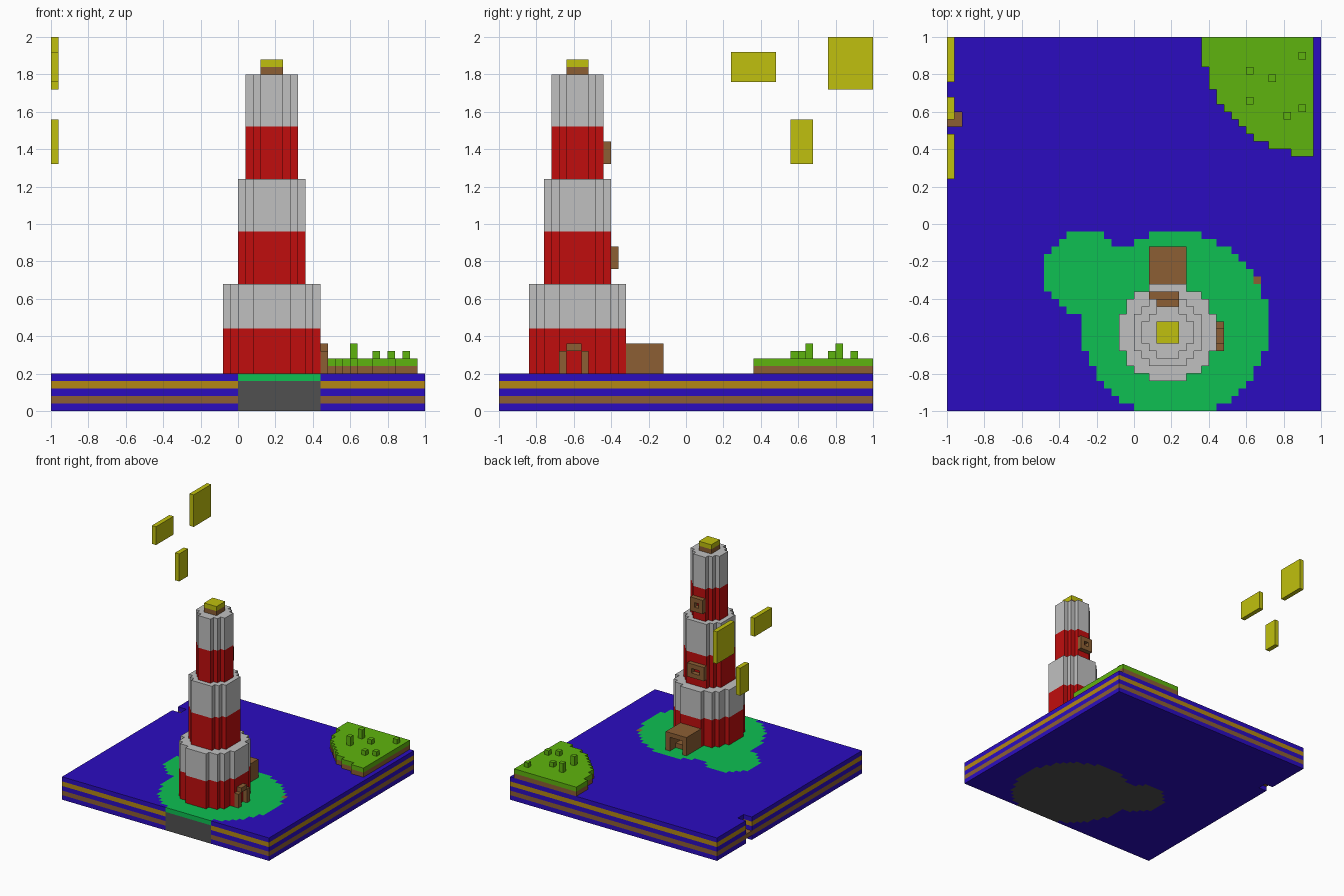
import bpy, bmesh
from mathutils import Matrix, Vector

if "Cube" in bpy.data.objects:
    bpy.data.objects.remove(bpy.data.objects["Cube"])

S = 0.04   # size of one block
N = 50     # blocks along each side of the base


def material(name, rgb):
    lin = [(c / 255 / 12.92 if c < 11 else ((c / 255 + 0.055) / 1.055) ** 2.4) for c in rgb]
    m = bpy.data.materials.new(name)
    m.use_nodes = True
    m.diffuse_color = (*lin, 1)
    bsdf = next(n for n in m.node_tree.nodes if n.type == 'BSDF_PRINCIPLED')
    bsdf.inputs["Base Color"].default_value = (*lin, 1)
    return m


BLUE = material("sea_blue", (43, 12, 192))
BROWN = material("wood_brown", (140, 95, 52))
GOLD = material("sand_gold", (180, 135, 20))
GREEN = material("island_green", (14, 192, 82))
GRASS = material("grass_green", (95, 180, 14))
GREY = material("rock_grey", (80, 80, 80))
RED = material("tower_red", (192, 13, 13))
WHITE = material("tower_white", (192, 192, 192))
YELLOW = material("light_yellow", (192, 192, 14))


def finish(name, bm, mat):
    me = bpy.data.meshes.new(name)
    bm.to_mesh(me)
    bm.free()
    me.materials.append(mat)
    bpy.context.collection.objects.link(bpy.data.objects.new(name, me))


def disc(cx, cy, r):
    """Grid cells whose centres lie inside a circle, clipped to the base."""
    return {(i, j) for i in range(N) for j in range(N)
            if (i - cx) ** 2 + (j - cy) ** 2 <= r * r}


def slab(name, cells, z0, z1, mat):
    """Extrude a set of grid cells between two heights, outer faces only."""
    bm = bmesh.new()
    verts = {}

    def v(i, j, z):
        if (i, j, z) not in verts:
            verts[i, j, z] = bm.verts.new((i * S - 1, j * S - 1, z))
        return verts[i, j, z]

    for i, j in sorted(cells):
        ring = [(i, j), (i + 1, j), (i + 1, j + 1), (i, j + 1)]
        bm.faces.new([v(*p, z1) for p in ring])
        bm.faces.new([v(*p, z0) for p in reversed(ring)])
        for k, (dx, dy) in enumerate([(0, -1), (1, 0), (0, 1), (-1, 0)]):
            if (i + dx, j + dy) not in cells:
                a, b = ring[k], ring[(k + 1) % 4]
                bm.faces.new([v(*a, z0), v(*b, z0), v(*b, z1), v(*a, z1)])
    bmesh.ops.dissolve_limit(bm, angle_limit=0.02, verts=bm.verts[:], edges=bm.edges[:])
    finish(name, bm, mat)


def boxes(name, mat, *spans):
    """One object from boxes given as (x0, x1, y0, y1, z0, z1)."""
    bm = bmesh.new()
    for x0, x1, y0, y1, z0, z1 in spans:
        centre = Vector((x0 + x1, y0 + y1, z0 + z1)) / 2
        scale = Matrix.Diagonal((x1 - x0, y1 - y0, z1 - z0, 1))
        bmesh.ops.create_cube(bm, size=1, matrix=Matrix.Translation(centre) @ scale)
    finish(name, bm, mat)


def window(name, x0, x1, y0, y1, z0, z1):
    """Rectangular frame one block thick around an opening."""
    boxes(name, BROWN,
          (x0, x1, y0, y1, z0, z0 + S), (x0, x1, y0, y1, z1 - S, z1),
          (x0, x0 + S, y0, y1, z0 + S, z1 - S), (x1 - S, x1, y0, y1, z0 + S, z1 - S))


# Layered sea with the island set into it and a notch in the left edge
island = disc(30, 11, 12.5) | disc(18, 18, 5.5)
sea = {(i, j) for i in range(N) for j in range(N)} - island
notch = {(i, j) for i in (0, 1) for j in (38, 39)}
stump = {(41, 17)}
layers = [("sea_bottom", BLUE), ("earth_stripe", BROWN), ("sea_middle", BLUE),
          ("sand_stripe", GOLD), ("sea_top", BLUE)]
for k, (name, mat) in enumerate(layers):
    cells = sea if mat is BROWN else sea - notch
    if name == "sea_top":
        cells = cells - stump
    slab(name, cells, k * S, (k + 1) * S, mat)
slab("island_rock", island, 0, 0.16, GREY)
slab("island_ground", island, 0.16, 0.2, GREEN)
slab("shore_block", stump, 0.16, 0.2, BROWN)

# Tower in three narrowing tiers, each red below and white above
for name, r, z0, z1, z2 in [("lower", 6.5, 0.2, 0.44, 0.68),
                            ("middle", 4.5, 0.68, 0.96, 1.24),
                            ("upper", 3.5, 1.24, 1.52, 1.8)]:
    tier = disc(29, 10, r)
    slab(name + "_tier_red", tier, z0, z1, RED)
    slab(name + "_tier_white", tier, z1, z2, WHITE)
boxes("lamp_base", BROWN, (0.12, 0.24, -0.64, -0.52, 1.8, 1.84))
boxes("lamp", YELLOW, (0.12, 0.24, -0.64, -0.52, 1.84, 1.88))

# Door arch on the left side
boxes("side_door_arch", BROWN,
      (0.44, 0.48, -0.68, -0.64, 0.2, 0.32), (0.44, 0.48, -0.56, -0.52, 0.2, 0.32),
      (0.44, 0.48, -0.64, -0.56, 0.32, 0.36))

# Porch and windows at the back
boxes("porch", BROWN,
      (0.08, 0.28, -0.32, -0.12, 0.32, 0.36),
      (0.08, 0.12, -0.32, -0.12, 0.2, 0.32), (0.24, 0.28, -0.32, -0.12, 0.2, 0.32),
      (0.12, 0.24, -0.32, -0.2, 0.2, 0.24))
window("middle_window", 0.08, 0.24, -0.40, -0.36, 0.76, 0.88)
window("upper_window", 0.12, 0.24, -0.44, -0.40, 1.32, 1.44)

# Grassy hill in the back corner with small tufts
hill = {c for c in disc(49, 49, 15.5) if c[0] < 49}
slab("hill_earth", hill, 0.2, 0.24, BROWN)
slab("hill_grass", hill, 0.24, 0.28, GRASS)
for n, (i, j, top) in enumerate([(40, 45, 0.36), (40, 41, 0.36), (43, 44, 0.32),
                                 (47, 47, 0.32), (47, 40, 0.32), (45, 39, 0.32)]):
    slab(f"grass_tuft_{n + 1}", {(i, j)}, 0.28, top, GRASS)

# Floating yellow panels above the right edge
for n, (y0, y1, z0, z1) in enumerate([(0.24, 0.48, 1.76, 1.92), (0.76, 1.0, 1.72, 2.0),
                                      (0.56, 0.68, 1.32, 1.56)]):
    boxes(f"floating_panel_{n + 1}", YELLOW, (-1, -0.96, y0, y1, z0, z1))
